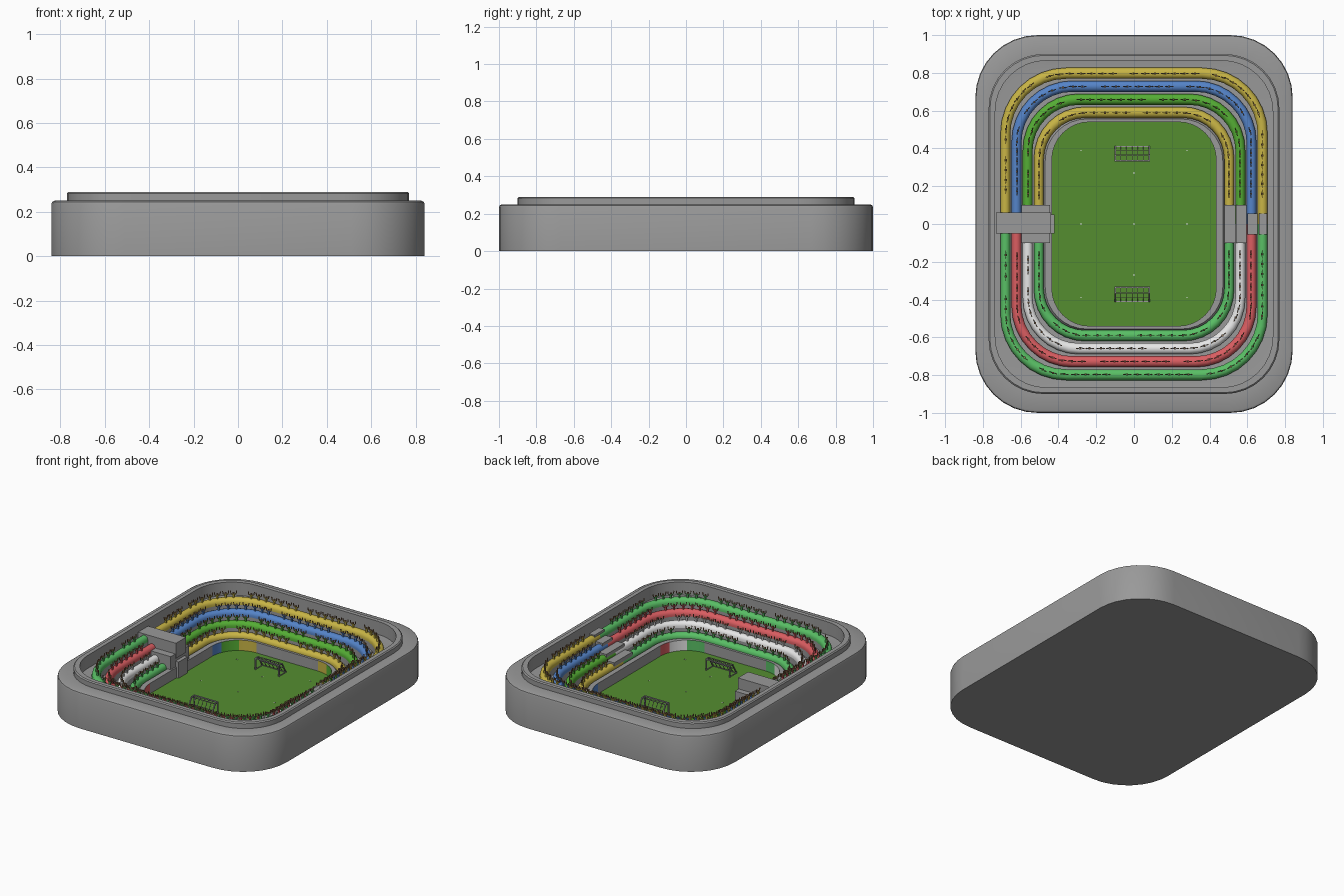
import bpy, bmesh, math, random
from mathutils import Vector, Matrix

if "Cube" in bpy.data.objects:
    bpy.data.objects.remove(bpy.data.objects["Cube"])

random.seed(4)
N = 8  # segments per rounded corner


def mat(name, rgb):
    m = bpy.data.materials.new(name)
    m.diffuse_color = (*rgb, 1)
    m.use_nodes = True
    m.node_tree.nodes["Principled BSDF"].inputs["Base Color"].default_value = m.diffuse_color
    return m


GREY = mat("concrete_grey", (0.32, 0.32, 0.32))
GRASS = mat("grass_green", (0.09, 0.27, 0.03))
YELLOW = mat("yellow", (0.58, 0.46, 0.06))
BLUE = mat("blue", (0.09, 0.23, 0.58))
GREEN = mat("green", (0.09, 0.42, 0.035))
MINT = mat("light_green", (0.1, 0.52, 0.13))
RED = mat("red", (0.70, 0.11, 0.12))
WHITE = mat("white", (0.8, 0.8, 0.8))
SKIN = mat("skin_brown", (0.32, 0.18, 0.09))


def make(name, bm, mats, smooth=False):
    bmesh.ops.recalc_face_normals(bm, faces=bm.faces)
    me = bpy.data.meshes.new(name)
    bm.to_mesh(me)
    bm.free()
    for m in mats:
        me.materials.append(m)
    ob = bpy.data.objects.new(name, me)
    bpy.context.collection.objects.link(ob)
    if smooth:
        bpy.ops.object.select_all(action='DESELECT')
        ob.select_set(True)
        bpy.context.view_layer.objects.active = ob
        bpy.ops.object.shade_smooth_by_angle(angle=math.radians(35))
    return ob


def corner(hx, hy, r, q):
    """Arc of the corner in quadrant q (0 = +x+y, counter-clockwise)."""
    sx, sy = ((1, 1), (-1, 1), (-1, -1), (1, -1))[q]
    return [(sx * (hx - r) + r * math.cos(a), sy * (hy - r) + r * math.sin(a))
            for a in (math.pi / 2 * (q + i / N) for i in range(N + 1))]


def rounded(hx, hy, r):
    return [p for q in range(4) for p in corner(hx, hy, r, q)]


def half(hx, hy, r, s):
    """Half outline from +x to -x, on the north (s=1) or south (s=-1) side."""
    pts = [(hx, 0)] + corner(hx, hy, r, 0) + corner(hx, hy, r, 1) + [(-hx, 0)]
    return [(x, s * y) for x, y in pts]


def box(bm, x0, x1, y0, y1, z0, z1):
    m = Matrix.Translation(((x0 + x1) / 2, (y0 + y1) / 2, (z0 + z1) / 2))
    bmesh.ops.create_cube(bm, size=1, matrix=m @ Matrix.Diagonal((x1 - x0, y1 - y0, z1 - z0, 1)))


def rod(bm, a, b, t, mi=0):
    """Thin square bar from a to b."""
    a, b = Vector(a), Vector(b)
    d = b - a
    m = Matrix.Translation((a + b) / 2) @ d.to_track_quat('Z', 'Y').to_matrix().to_4x4()
    res = bmesh.ops.create_cube(bm, size=1, matrix=m @ Matrix.Diagonal((t, t, d.length, 1)))
    for f in {f for v in res["verts"] for f in v.link_faces}:
        f.material_index = mi


# seat rows: inner half-sizes, corner radius, step height
ROWS = [(0.478 + 0.059 * i, 0.562 + 0.069 * i, 0.22 + 0.025 * i, 0.068 + 0.043 * i) for i in range(4)]
ROW_W, ROW_H = 0.052, 0.04

# stadium bowl: outer wall, rim and terraces as one loft
rings = [(0.84, 1.0, 0.33, 0), (0.84, 1.0, 0.33, 0.235), (0.836, 0.996, 0.326, 0.245), (0.825, 0.985, 0.315, 0.25),
         (0.77, 0.9, 0.29, 0.25), (0.77, 0.9, 0.29, 0.283), (0.763, 0.893, 0.285, 0.29),
         (0.735, 0.865, 0.27, 0.29), (0.735, 0.865, 0.27, 0.2)]
for hx, hy, r, z in reversed(ROWS):
    rings += [(hx + 0.059, hy + 0.069, r + 0.025, z), (hx, hy, r, z)]
rings += [(0.47, 0.556, 0.22, 0.08), (0.435, 0.54, 0.2, 0.08), (0.435, 0.54, 0.2, 0.0)]
bm = bmesh.new()
loops = [[bm.verts.new((x, y, z)) for x, y in rounded(hx, hy, r)] for hx, hy, r, z in rings]
cnt = 4 * (N + 1)
NORTH, SOUTH = (3, 2, 1), (4, 5, 6)
for k in range(len(loops) - 1):
    for i in range(cnt):
        j = (i + 1) % cnt
        f = bm.faces.new((loops[k][i], loops[k][j], loops[k + 1][j], loops[k + 1][i]))
        q, s = divmod(i, N + 1)
        # painted banner panels on the pitch wall in the corners
        if k == len(loops) - 2 and s < N:
            t = min(2, s * 3 // N)
            t = 2 - t if q in (1, 3) else t
            f.material_index = (NORTH if q < 2 else SOUTH)[t]
bm.faces.new(loops[0])
make("stadium_bowl", bm, [GREY, YELLOW, GREEN, BLUE, RED, WHITE, MINT], True)

# pitch
bm = bmesh.new()
bm.faces.new([bm.verts.new((x, y, 0.008)) for x, y in rounded(0.437, 0.542, 0.2)])
pitch = make("pitch", bm, [GRASS])
pitch.data.flip_normals() if pitch.data.polygons[0].normal.z < 0 else None


def seat_row(name, row, s, m):
    """Rounded band of seats swept around half of the bowl."""
    hx, hy, r, z = row
    prof = [(0, 0)] + [(0.5 - 0.5 * math.cos(a), 0.35 + 0.65 * math.sin(a))
                       for a in (math.pi * i / 6 for i in range(7))] + [(1, 0)]
    bm = bmesh.new()
    lines = [[bm.verts.new((x, y, z + ROW_H * h)) for x, y in
              half(hx + ROW_W * d, hy + ROW_W * 1.12 * d, r + ROW_W * d, s)] for d, h in prof]
    for a, b in zip(lines, lines[1:]):
        for i in range(len(a) - 1):
            bm.faces.new((a[i], a[i + 1], b[i + 1], b[i]))
    for e in (0, -1):
        bm.faces.new([l[e] for l in lines])
    make(name, bm, [m], True)


def crowd(name, row, s, m):
    """Cheering spectators with raised arms, spaced along a row."""
    hx, hy, r, z = row
    path = [Vector(p) for p in half(hx + 0.024, hy + 0.027, r + 0.024, s)]
    bm = bmesh.new()
    dist, nxt, n = 0, 0.16, 0
    total = sum((b - a).length for a, b in zip(path, path[1:]))
    for a, b in zip(path, path[1:]):
        seg = (b - a).length
        while nxt < dist + seg and nxt < total - 0.15:
            p, t = a.lerp(b, (nxt - dist) / seg), (b - a).normalized()
            z0 = z + ROW_H - 0.004

            def at(u, h):
                return (p.x + t.x * u, p.y + t.y * u, z0 + h)
            rod(bm, at(0, 0), at(0, 0.026), 0.011)
            rod(bm, at(0, 0.028), at(0, 0.038), 0.009, 1)
            for k in (-1, 1):
                rod(bm, at(k * 0.005, 0.022), at(k * 0.017, 0.03), 0.005)
                rod(bm, at(k * 0.017, 0.03), at(k * 0.02, 0.048), 0.005, 1)
            n += 1
            nxt += 0.055 + random.uniform(-0.006, 0.006) + (0.06 if n % 7 == 0 else 0)
        dist += seg
    make(name, bm, [m, SKIN])


for side, s, cols in (("north", 1, (YELLOW, GREEN, BLUE, YELLOW)), ("south", -1, (MINT, WHITE, RED, MINT))):
    for i, (row, m) in enumerate(zip(ROWS, cols)):
        seat_row(f"{side}_seat_row_{i + 1}", row, s, m)
        crowd(f"{side}_crowd_{i + 1}", row, s, m)

# west tribune: wide base, upper box and small front block
bm = bmesh.new()
box(bm, -0.63, -0.445, -0.1, 0.1, 0.0, 0.17)
box(bm, -0.73, -0.44, -0.05, 0.06, 0.14, 0.245)
box(bm, -0.45, -0.42, -0.05, 0.05, 0.0, 0.12)
make("west_tribune", bm, [GREY])

# east stairway cutting through the seats
bm = bmesh.new()
for x0, x1, w, z in ((0.48, 0.54, 0.1, 0.118), (0.54, 0.6, 0.1, 0.16), (0.6, 0.662, 0.055, 0.203), (0.662, 0.705, 0.055, 0.243)):
    box(bm, x0, x1, -w, w, 0.02, z)
make("east_stairway", bm, [GREY])

# goals with a frame and net bars
for name, s in (("north_goal", 1), ("south_goal", -1)):
    bm = bmesh.new()
    f, k, h = 0.335 * s, 0.41 * s, 0.085
    for i in range(7):
        x = -0.1 + 0.18 * i / 6
        t = 0.007 if i in (0, 6) else 0.003
        if i in (0, 6):
            rod(bm, (x, f, 0.0), (x, f, h), 0.008)
            rod(bm, (x, f, 0.01), (x, k, 0.01), 0.005)
        rod(bm, (x, f, h), (x, f + 0.03 * s, h), t)
        rod(bm, (x, f + 0.03 * s, h), (x, k, 0.01), t)
    rod(bm, (-0.104, f, h), (0.084, f, h), 0.008)
    for y, z in ((f + 0.03 * s, h), ((f + 0.03 * s + k) / 2, 0.047), (k, 0.01)):
        rod(bm, (-0.1, y, z), (0.08, y, z), 0.004)
    make(name, bm, [GREY])

# pitch spots
bm = bmesh.new()
for x in (-0.28, 0, 0.28):
    for y in (-0.39, -0.27, 0, 0.27, 0.39):
        if (x == 0) == (abs(y) < 0.3) or y == 0:
            box(bm, x - 0.006, x + 0.006, y - 0.002, y + 0.002, 0.007, 0.01)
make("pitch_marks", bm, [WHITE])
